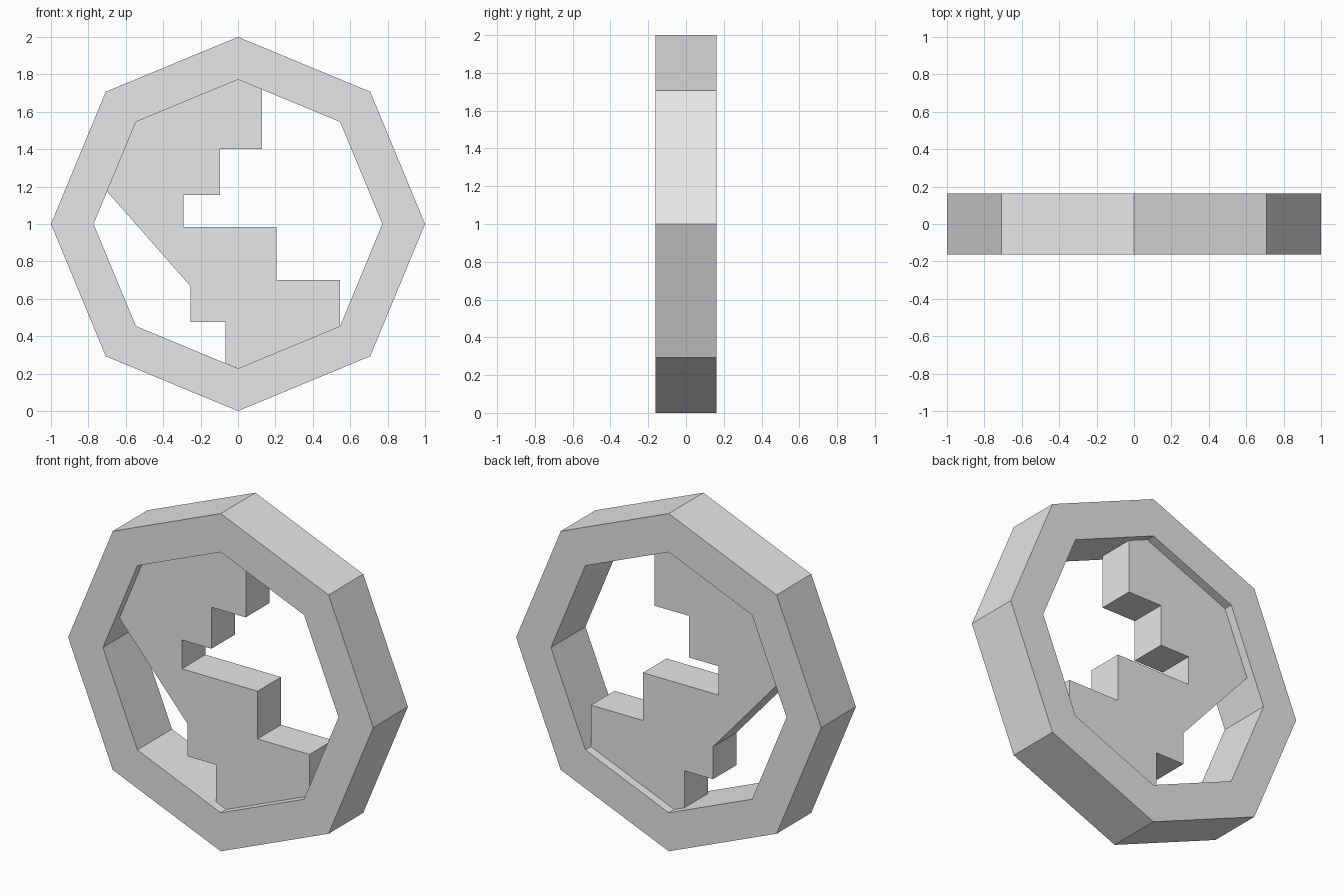
import bpy
import bmesh
from math import cos, sin, pi

# Remove the default object
cube = bpy.data.objects.get("Cube")
if cube:
    bpy.data.objects.remove(cube, do_unlink=True)

SIDES = 8
OUTER, INNER = 1.0, 0.772
CENTRE_Z = 1.0
RING_HALF, PLATE_HALF = 0.162, 0.11

grey = bpy.data.materials.new("light_grey")
grey.use_nodes = True
colour = (0.8, 0.8, 0.8, 1)
grey.diffuse_color = colour
grey.node_tree.nodes["Principled BSDF"].inputs["Base Color"].default_value = colour


def corner(radius, i):
    """Corner i of the octagon in x, z; corner 0 is on the +x side."""
    a = 2 * pi * i / SIDES
    return radius * cos(a), CENTRE_Z + radius * sin(a)


def extrude_faces(name, faces, half):
    """Turn flat x, z polygons into a solid from y = -half to y = half."""
    bm = bmesh.new()
    for points in faces:
        bm.faces.new([bm.verts.new((x, -half, z)) for x, z in points])
    bmesh.ops.remove_doubles(bm, verts=bm.verts[:], dist=0.0001)
    result = bmesh.ops.extrude_face_region(
        bm, geom=bm.faces[:], use_keep_orig=True)
    moved = [g for g in result["geom"] if isinstance(g, bmesh.types.BMVert)]
    bmesh.ops.translate(bm, verts=moved, vec=(0, 2 * half, 0))
    bmesh.ops.recalc_face_normals(bm, faces=bm.faces[:])
    mesh = bpy.data.meshes.new(name)
    bm.to_mesh(mesh)
    bm.free()
    mesh.materials.append(grey)
    obj = bpy.data.objects.new(name, mesh)
    bpy.context.collection.objects.link(obj)
    return obj


# Octagonal ring
ring = [[corner(OUTER, i), corner(OUTER, i + 1),
         corner(INNER, i + 1), corner(INNER, i)] for i in range(SIDES)]
extrude_faces("octagonal_ring", ring, RING_HALF)

# Stepped plate, recessed inside the ring
plate = [
    corner(INNER, 2), (0.128, 1.719), (0.128, 1.40), (-0.097, 1.40),
    (-0.097, 1.154), (-0.291, 1.154), (-0.291, 0.983), (0.205, 0.983),
    (0.205, 0.70), (0.546, 0.70), corner(INNER, 7), corner(INNER, 6),
    (-0.067, 0.256), (-0.067, 0.475), (-0.254, 0.475), (-0.254, 0.667),
    (-0.70, 1.174), corner(INNER, 3),
]
extrude_faces("stepped_plate", [plate], PLATE_HALF)
